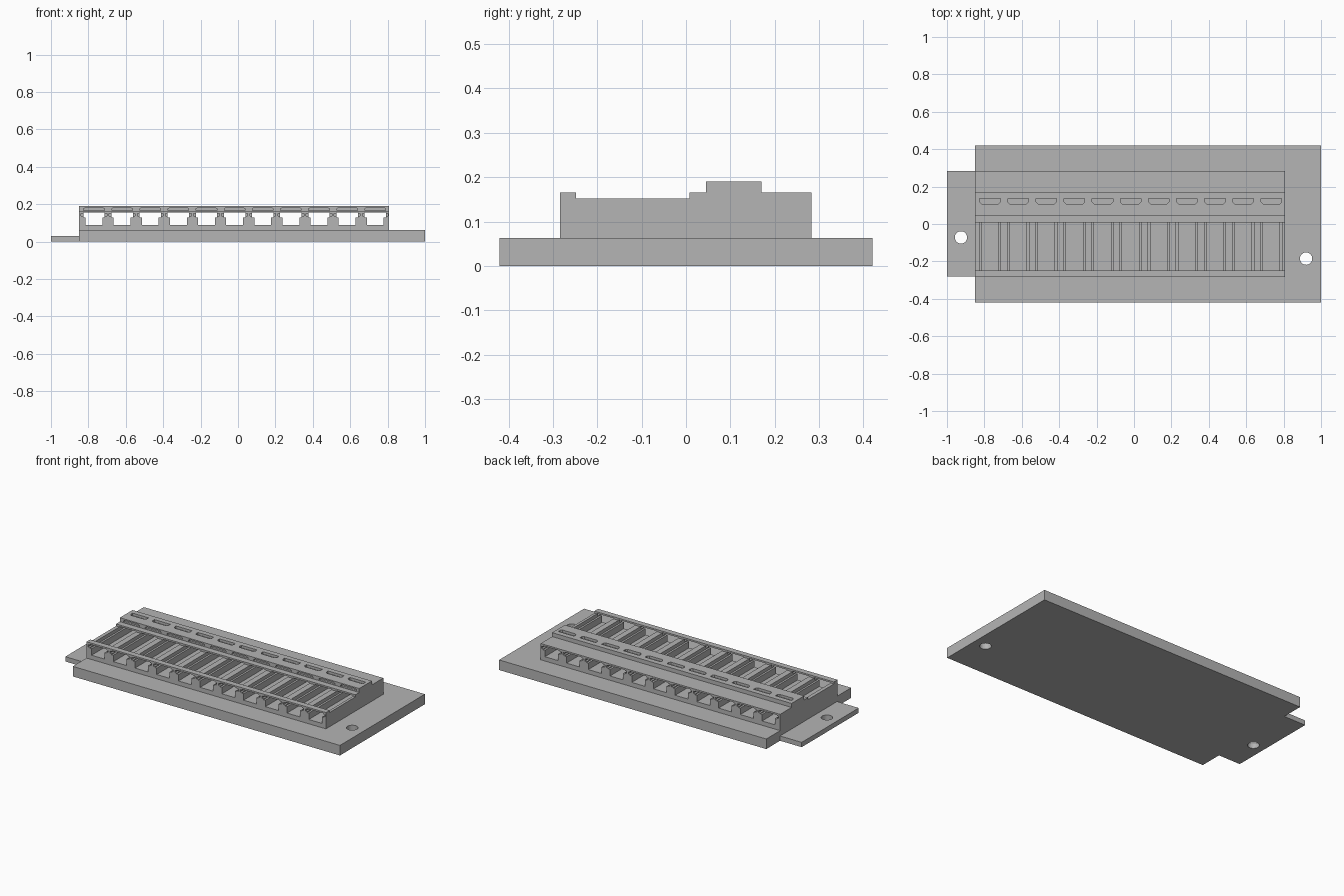
import bpy, bmesh, math
from mathutils import Vector

if "Cube" in bpy.data.objects:
    bpy.data.objects.remove(bpy.data.objects["Cube"])

grey = bpy.data.materials.new("plain_grey")
grey.diffuse_color = (0.46, 0.46, 0.46, 1)
grey.use_nodes = True
grey.node_tree.nodes["Principled BSDF"].inputs["Base Color"].default_value = grey.diffuse_color

PITCH, FIRST, COUNT = 0.1504, -0.77, 11
centres = [FIRST + PITCH * i for i in range(COUNT)]


def add_prism(bm, pts, axis, a, b):
    """Extrude a 2D outline along axis from a to b. x: (y,z), y: (x,z), z: (x,y)."""
    i = "xyz".index(axis)

    def place(p, t):
        c = list(p)
        c.insert(i, t)
        return Vector(c)
    lo = [bm.verts.new(place(p, a)) for p in pts]
    hi = [bm.verts.new(place(p, b)) for p in pts]
    bm.faces.new(lo)
    bm.faces.new(hi)
    for k in range(len(pts)):
        n = (k + 1) % len(pts)
        bm.faces.new((lo[k], lo[n], hi[n], hi[k]))


def rect(x0, y0, x1, y1):
    return [(x0, y0), (x1, y0), (x1, y1), (x0, y1)]


def circle(cx, cy, r, n=32):
    return [(cx + r * math.cos(2 * math.pi * k / n),
             cy + r * math.sin(2 * math.pi * k / n)) for k in range(n)]


def make(name, prisms):
    bm = bmesh.new()
    for p in prisms:
        add_prism(bm, *p)
    bmesh.ops.recalc_face_normals(bm, faces=bm.faces)
    me = bpy.data.meshes.new(name)
    bm.to_mesh(me)
    bm.free()
    me.materials.append(grey)
    ob = bpy.data.objects.new(name, me)
    bpy.context.collection.objects.link(ob)
    return ob


def cut(target, prisms):
    cutter = make("cutter", prisms)
    cutter.hide_render = True
    mod = target.modifiers.new("cut", 'BOOLEAN')
    mod.operation = 'DIFFERENCE'
    mod.solver = 'EXACT'
    mod.object = cutter
    bpy.context.view_layer.objects.active = target
    bpy.ops.object.modifier_apply(modifier=mod.name)
    bpy.data.objects.remove(cutter)


# Base plate and thin side tab, each with a screw hole
base = make("base_plate", [(rect(-0.85, -0.42, 1.0, 0.42), 'z', 0, 0.063)])
cut(base, [(circle(0.92, -0.185, 0.033), 'z', -0.1, 0.2)])
tab = make("side_tab", [(rect(-1.0, -0.28, -0.85, 0.284), 'z', 0, 0.03)])
cut(tab, [(circle(-0.925, -0.072, 0.033), 'z', -0.1, 0.2)])

# Stepped housing
profile = [(-0.284, 0.063), (0.283, 0.063), (0.283, 0.165), (0.17, 0.165),
           (0.17, 0.19), (0.045, 0.19), (0.045, 0.165), (0.008, 0.165),
           (0.008, 0.152), (-0.248, 0.152), (-0.248, 0.165), (-0.284, 0.165)]
housing = make("slotted_housing", [(profile, 'x', -0.85, 0.808)])

# Stepped channels running front to back
def channel(c):
    n, w = 0.045, 0.057
    return [(c - n, 0.09), (c + n, 0.09), (c + n, 0.13), (c + w, 0.13),
            (c + w, 0.155), (c - w, 0.155), (c - w, 0.13), (c - n, 0.13)]


cut(housing, [(channel(c), 'y', -0.4, 0.4) for c in centres])

# Blind side grooves at both channel mouths
grooves = []
for c in centres:
    for s in (-1, 1):
        x0, x1 = sorted((c + s * 0.05, c + s * 0.069))
        for a, b in ((-0.3, -0.255), (0.25, 0.3)):
            grooves.append((rect(x0, 0.136, x1, 0.15), 'y', a, b))
cut(housing, grooves)

# Marker pockets in the ridge top, with chamfered front corners
pockets = [([(c - 0.055, 0.137), (c - 0.055, 0.118), (c - 0.045, 0.108),
             (c + 0.045, 0.108), (c + 0.055, 0.118), (c + 0.055, 0.137)],
            'z', 0.175, 0.22) for c in centres]
cut(housing, pockets)

# Shallow recesses in the ridge front
cut(housing, [([(c - 0.055, 0.168), (c + 0.055, 0.168), (c + 0.055, 0.176),
                (c + 0.047, 0.182), (c - 0.047, 0.182), (c - 0.055, 0.176)],
               'y', 0.03, 0.058) for c in centres])
